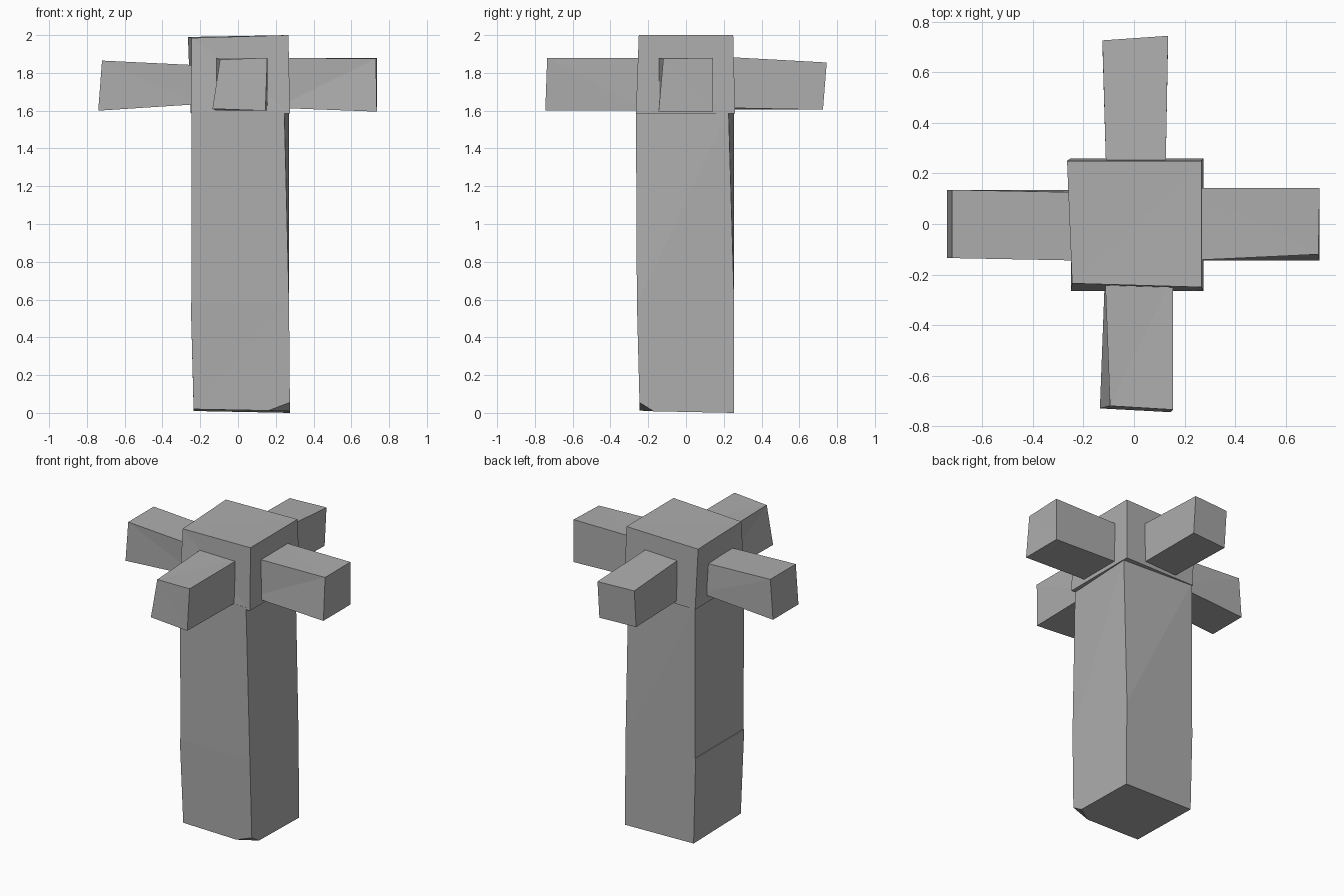
import bpy
import bmesh
from mathutils import Vector

# Remove the default cube
default_cube = bpy.data.objects.get("Cube")
if default_cube:
    bpy.data.objects.remove(default_cube, do_unlink=True)

# One plain grey for the whole model
grey = bpy.data.materials.new("stone_grey")
grey.use_nodes = True
colour = (0.42, 0.42, 0.42, 1.0)
grey.diffuse_color = colour
grey.node_tree.nodes["Principled BSDF"].inputs["Base Color"].default_value = colour


def rough_block(name, low, high, nudges=None, chip=None):
    """Box from low to high; nudges moves corners named by side, such as
    'left front top' (a name with fewer words moves several corners).
    chip is a (point, normal) plane that breaks off a corner."""
    bm = bmesh.new()
    bmesh.ops.create_cube(bm, size=1)
    for vert in bm.verts:
        sides = {
            "left" if vert.co.x > 0 else "right",
            "back" if vert.co.y > 0 else "front",
            "top" if vert.co.z > 0 else "bottom",
        }
        vert.co = Vector([high[i] if vert.co[i] > 0 else low[i] for i in range(3)])
        for corner, offset in (nudges or {}).items():
            if set(corner.split()) <= sides:
                vert.co += Vector(offset)

    # Hand-cut sides are not planar, so split them into triangles
    bmesh.ops.triangulate(bm, faces=bm.faces[:])
    if chip:
        cut = bmesh.ops.bisect_plane(
            bm, geom=bm.verts[:] + bm.edges[:] + bm.faces[:],
            plane_co=chip[0], plane_no=chip[1], clear_outer=True)
        rim = [e for e in cut["geom_cut"] if isinstance(e, bmesh.types.BMEdge)]
        bmesh.ops.contextual_create(bm, geom=rim)
    bmesh.ops.recalc_face_normals(bm, faces=bm.faces[:])

    mesh = bpy.data.meshes.new(name)
    bm.to_mesh(mesh)
    bm.free()
    mesh.materials.append(grey)
    block = bpy.data.objects.new(name, mesh)
    bpy.context.collection.objects.link(block)
    return block


# Foot of the column, with one chipped lower corner
rough_block("column_base", (-0.25, -0.26, 0), (0.275, 0.255, 0.585), {
    "right bottom": (0.015, 0, 0.01),
    "front bottom": (0, 0.015, 0.01),
    "left top": (-0.005, 0, 0),
}, chip=((0.275, -0.245, 0.055), (0.3, -0.5, -0.8)))

# Tall shaft
rough_block("column_shaft", (-0.245, -0.265, 0.58), (0.27, 0.255, 1.6), {
    "left front top": (-0.025, 0, 0),
    "left back top": (0, -0.03, 0),
    "front bottom": (0, 0.005, 0),
})

# Block on top
rough_block("head_block", (-0.255, -0.265, 1.585), (0.275, 0.26, 2), {
    "top": (0, 0, 0),
    "right bottom": (0.005, 0, 0),
    "right front top": (0.01, 0.03, -0.015),
    "right back top": (-0.01, -0.01, -0.01),
    "left front top": (-0.008, 0.015, 0),
    "left back top": (-0.008, -0.01, 0),
})

# Four arms, one on each side of the head
rough_block("right_arm", (-0.74, -0.135, 1.6), (-0.2, 0.135, 1.865), {
    "right top": (0.02, 0, 0),
    "left top": (0, -0.01, -0.025),
    "left bottom": (0, 0, 0.035),
})
rough_block("left_arm", (0.2, -0.145, 1.595), (0.735, 0.142, 1.88), {
    "left front top": (-0.005, 0.025, -0.005),
    "right bottom": (0, 0, 0.02),
})
rough_block("front_arm", (-0.135, -0.745, 1.6), (0.155, -0.2, 1.88), {
    "right front top": (0.04, 0.025, -0.01),
    "left front top": (0, 0.01, 0),
    "right front bottom": (0, 0.015, 0.01),
    "right back": (0.02, 0, 0),
    "left front bottom": (-0.01, 0, 0),
})
rough_block("back_arm", (-0.125, 0.2, 1.605), (0.135, 0.745, 1.875), {
    "back top": (0, 0, -0.02),
    "back bottom": (0, -0.02, 0),
    "right back": (0, -0.018, 0),
    "right front": (0.015, 0, 0),
    "left front": (-0.01, 0, 0.01),
})
